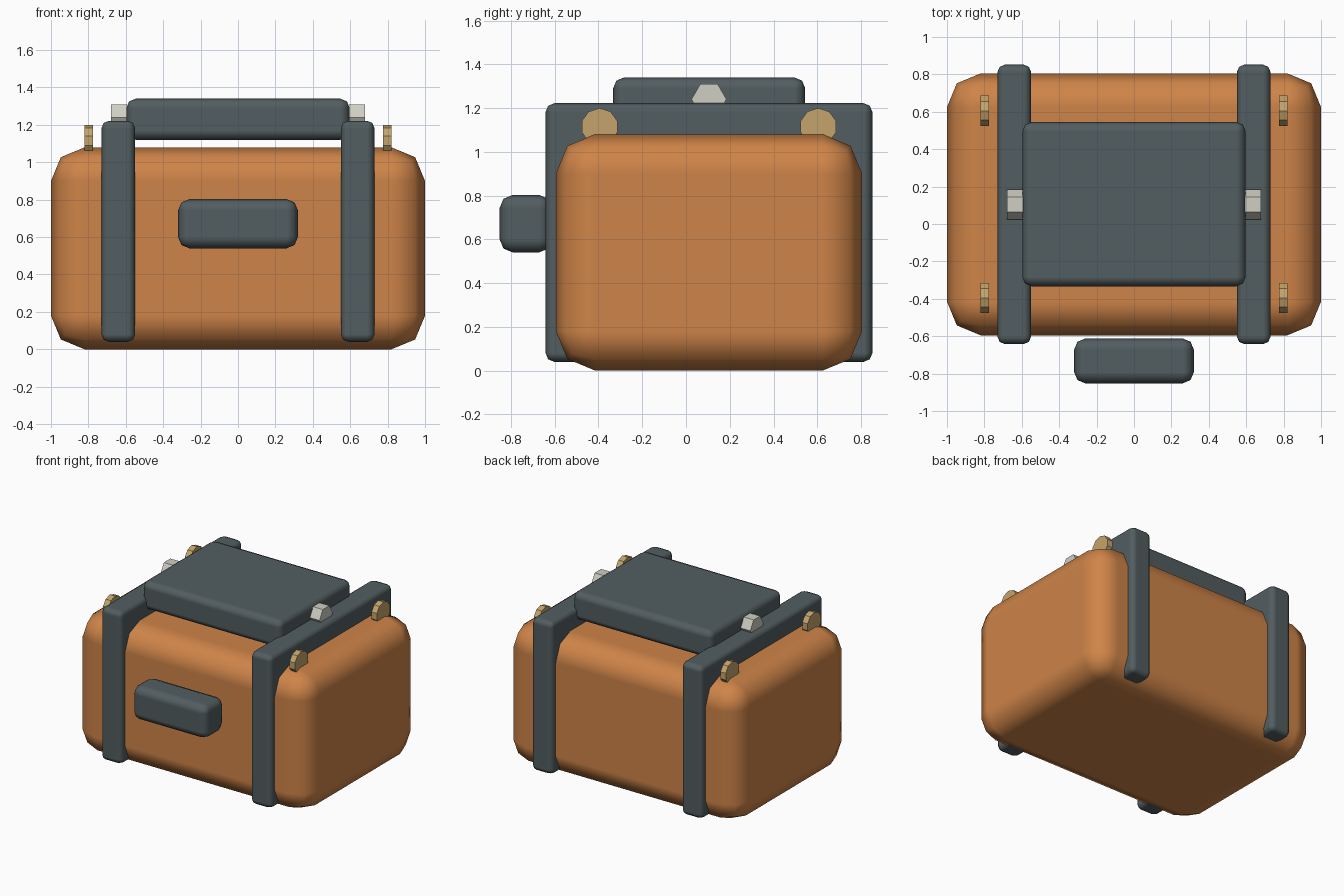
import bpy
import math

cube = bpy.data.objects.get("Cube")
if cube:
    bpy.data.objects.remove(cube, do_unlink=True)


def material(name, rgb):
    m = bpy.data.materials.new(name)
    m.use_nodes = True
    m.diffuse_color = (*rgb, 1)
    m.node_tree.nodes["Principled BSDF"].inputs["Base Color"].default_value = (*rgb, 1)
    return m


ORANGE = material("orange canvas", (0.62, 0.23, 0.065))
SLATE = material("slate grey", (0.085, 0.11, 0.117))
BRASS = material("brass", (0.55, 0.37, 0.15))
PALE = material("pale metal", (0.62, 0.62, 0.55))


def rounded_box(name, low, high, bevel, mat):
    """Box between two corners with softly rounded edges."""
    centre = [(a + b) / 2 for a, b in zip(low, high)]
    bpy.ops.mesh.primitive_cube_add(size=1, location=centre)
    ob = bpy.context.object
    ob.name = name
    ob.scale = [b - a for a, b in zip(low, high)]
    bpy.ops.object.transform_apply(location=False, rotation=False, scale=True)
    bpy.ops.object.shade_smooth()
    mod = ob.modifiers.new("rounding", "BEVEL")
    mod.width = bevel
    mod.segments = 2
    mod.harden_normals = True
    ob.data.materials.append(mat)
    return ob


def side_disc(name, sides, radius, width, centre, mat, spin=0):
    """Flat-shaded prism whose axis runs along x."""
    bpy.ops.mesh.primitive_cylinder_add(vertices=sides, radius=radius, depth=width)
    ob = bpy.context.object
    ob.name = name
    # Local y is first spun about the axis, then stood up to point along z
    ob.rotation_euler = (math.pi / 2, 0, math.pi / 2)
    for v in ob.data.vertices:
        x, y = v.co.x, v.co.y
        v.co.x = x * math.cos(spin) - y * math.sin(spin)
        v.co.y = x * math.sin(spin) + y * math.cos(spin)
    ob.location = centre
    ob.data.materials.append(mat)
    return ob


# Main case, top pad and front grip
rounded_box("case_body", (-1, -0.595, 0), (1, 0.805, 1.08), 0.18, ORANGE)
rounded_box("top_pad", (-0.597, -0.333, 1.12), (0.597, 0.545, 1.34), 0.05, SLATE)
rounded_box("front_grip", (-0.32, -0.852, 0.54), (0.32, -0.612, 0.803), 0.06, SLATE)

# Straps, clips and rings on both sides
for side, s in (("left", 1), ("right", -1)):
    xs = sorted((0.55 * s, 0.73 * s))
    rounded_box(side + "_strap", (xs[0], -0.642, 0.04), (xs[1], 0.852, 1.222), 0.04, SLATE)
    side_disc(side + "_clip", 6, 0.08, 0.085, (0.637 * s, 0.105, 1.24), PALE, math.pi / 6)
    for end, y in (("front", -0.395), ("back", 0.605)):
        side_disc(f"{side}_{end}_ring", 10, 0.085, 0.046, (0.797 * s, y, 1.115), BRASS)
